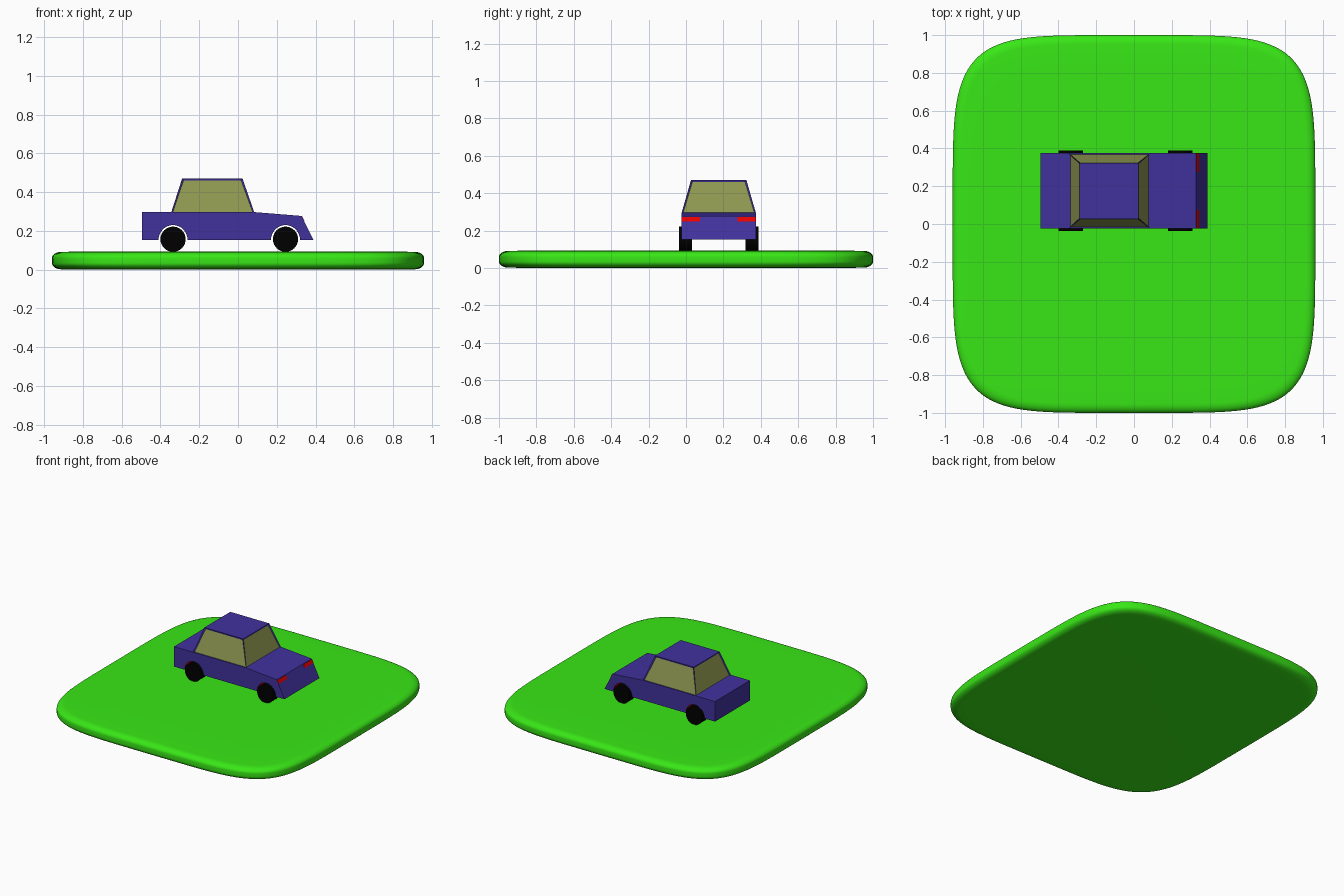
import bpy, bmesh
from math import cos, sin, pi, radians, copysign
from mathutils import Matrix

if "Cube" in bpy.data.objects:
    bpy.data.objects.remove(bpy.data.objects["Cube"])


def material(name, rgb):
    m = bpy.data.materials.new(name)
    m.use_nodes = True
    m.diffuse_color = (*rgb, 1)
    m.node_tree.nodes["Principled BSDF"].inputs["Base Color"].default_value = (*rgb, 1)
    return m


GRASS = material("grass green", (0.04, 0.8, 0.008))
PAINT = material("purple paint", (0.051, 0.031, 0.335))
GLASS = material("olive glass", (0.27, 0.31, 0.08))
RED = material("light red", (0.95, 0.0, 0.0))
TYRE = material("tyre black", (0.0, 0.0, 0.0))

MID_Y = 0.175      # centre line of the car
HALF = 0.2         # half of the body width
AXLE_Z = 0.157
AXLES = (-0.335, 0.245)


def finish(bm, name, mats, smooth=False):
    bmesh.ops.recalc_face_normals(bm, faces=bm.faces)
    mesh = bpy.data.meshes.new(name)
    bm.to_mesh(mesh)
    bm.free()
    for m in mats:
        mesh.materials.append(m)
    obj = bpy.data.objects.new(name, mesh)
    bpy.context.collection.objects.link(obj)
    if smooth:
        bpy.ops.object.select_all(action='DESELECT')
        obj.select_set(True)
        bpy.context.view_layer.objects.active = obj
        bpy.ops.object.shade_smooth_by_angle(angle=radians(40))
    return obj


# Ground slab: squarish rounded outline stacked in rings with a soft rim
def ground():
    bm = bmesh.new()
    steps = 8
    half_rim = [(0.7, 0.047), (0.85, 0.046)]
    half_rim += [(0.95 + 0.05 * sin(t), 0.012 + 0.033 * cos(t))
                 for t in (pi / 2 * i / steps for i in range(steps + 1))]
    rim = half_rim + [(s, -h) for s, h in reversed(half_rim)]
    count = 128
    rings = []
    for s, h in rim:
        ring = []
        for i in range(count):
            a = 2 * pi * i / count
            x, y = [copysign(abs(c) ** (2 / 5.1), c) for c in (cos(a), sin(a))]
            ring.append(bm.verts.new((0.96 * s * x, s * y, 0.047 + h)))
        rings.append(ring)
    for r, q in zip(rings, rings[1:]):
        for i in range(count):
            j = (i + 1) % count
            bm.faces.new((r[i], r[j], q[j], q[i]))
    bm.faces.new(rings[0])
    bm.faces.new(rings[-1])
    finish(bm, "ground", [GRASS], True)


# Lower body: side profile with wheel arches, extruded across the car
def body():
    profile = [(0.39, 0.152), (0.328, 0.277), (0.082, 0.297), (-0.495, 0.297), (-0.495, 0.152)]
    for x in AXLES:
        profile += [(x - 0.075 * cos(pi * i / 16), 0.152 + 0.078 * sin(pi * i / 16))
                    for i in range(17)]
    bm = bmesh.new()
    side = bm.faces.new([bm.verts.new((x, MID_Y - HALF, z)) for x, z in profile])
    new = bmesh.ops.extrude_face_region(bm, geom=[side])["geom"]
    bmesh.ops.translate(bm, vec=(0, 2 * HALF, 0),
                        verts=[v for v in new if isinstance(v, bmesh.types.BMVert)])
    # arch linings are the faces curving above the sill
    for f in bm.faces:
        c = f.calc_center_median()
        if len(f.verts) == 4 and 0.153 < c.z < 0.24 and min(abs(c.x - x) for x in AXLES) < 0.08:
            f.material_index = 1
    finish(bm, "body", [PAINT, RED])


# Cabin: tapered box, sunk slightly into the body, with a recessed window on each side
def cabin():
    bm = bmesh.new()
    bmesh.ops.create_cube(bm, size=1)
    for v in bm.verts:
        top = v.co.z > 0
        rear, front, half = (-0.288, 0.023, 0.148) if top else (-0.346, 0.086, HALF)
        v.co = (front if v.co.x > 0 else rear,
                MID_Y + copysign(half, v.co.y), 0.471 if top else 0.29)
    bmesh.ops.recalc_face_normals(bm, faces=bm.faces)
    windows = [f for f in bm.faces if abs(f.normal.z) < 0.9]
    bmesh.ops.inset_individual(bm, faces=windows, thickness=0.012, depth=-0.006)
    for f in windows:
        f.material_index = 1
    finish(bm, "cabin", [PAINT, GLASS])


def wheel(name, x, side):
    bm = bmesh.new()
    bmesh.ops.create_cone(bm, cap_ends=True, segments=32, radius1=0.065, radius2=0.065, depth=0.07,
                          matrix=Matrix.Translation((x, MID_Y + side * 0.178, AXLE_Z))
                          @ Matrix.Rotation(pi / 2, 4, 'X'))
    finish(bm, name, [TYRE], True)


# Thin lamp plate lying on the sloping nose panel
def lamp(name, side):
    bm = bmesh.new()
    bmesh.ops.create_cube(bm, size=1)
    for v in bm.verts:
        z = 0.273 if v.co.z > 0 else 0.25
        slope_x = 0.328 + (0.277 - z) * 0.496
        v.co = (slope_x + (0.002 if v.co.x > 0 else -0.003),
                MID_Y + side * (0.15 + 0.1 * v.co.y), z)
    finish(bm, name, [RED])


ground()
body()
cabin()
for label, side in (("near", -1), ("far", 1)):
    for end, x in zip(("tail", "nose"), AXLES):
        wheel(f"{label}_{end}_wheel", x, side)
    lamp(f"{label}_lamp", side)
